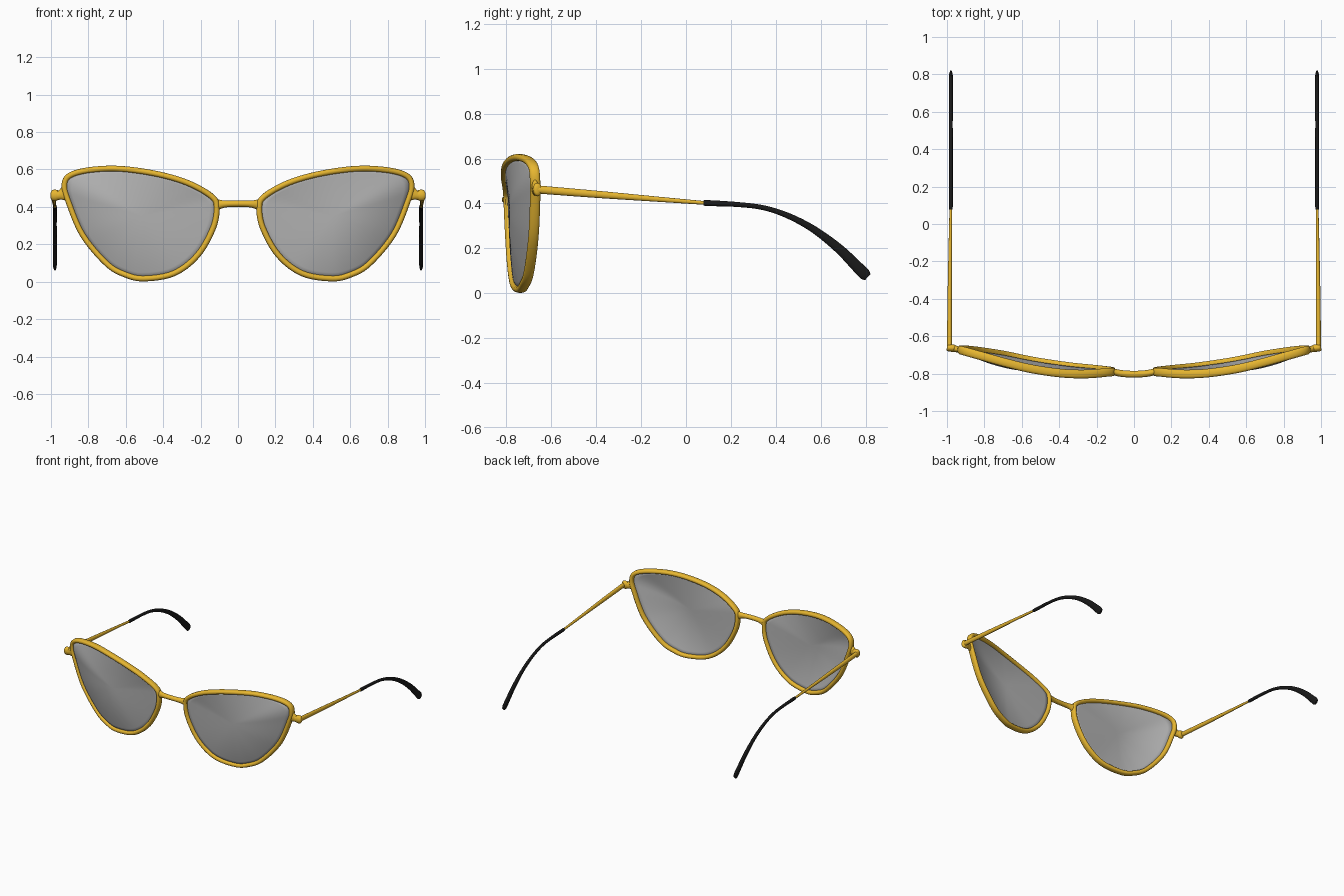
import bpy, bmesh, math
from mathutils import Vector

if "Cube" in bpy.data.objects:
    bpy.data.objects.remove(bpy.data.objects["Cube"])

def material(name, col):
    m = bpy.data.materials.new(name)
    m.diffuse_color = col
    m.use_nodes = True
    m.node_tree.nodes["Principled BSDF"].inputs["Base Color"].default_value = m.diffuse_color
    return m

gold = material("gold", (0.80, 0.47, 0.03, 1))
black = material("black", (0.01, 0.01, 0.01, 1))
glass = material("lens_grey", (0.45, 0.45, 0.45, 0.7))

def smooth_path(pts, closed, sub):
    # Catmull-Rom through the points; works on tuples of any length
    n = len(pts)
    get = (lambda i: pts[i % n]) if closed else (lambda i: pts[min(max(i, 0), n - 1)])
    out = []
    for i in range(n if closed else n - 1):
        p0, p1, p2, p3 = (get(i + k) for k in (-1, 0, 1, 2))
        for s in range(sub):
            t = s / sub
            out.append(tuple(0.5 * (2 * b + (c - a) * t + (2 * a - 5 * b + 4 * c - d) * t * t
                       + (3 * b - a - 3 * c + d) * t ** 3) for a, b, c, d in zip(p0, p1, p2, p3)))
    if not closed:
        out.append(tuple(pts[-1]))
    return out

def finish(bm, name, mat, mirror):
    bmesh.ops.recalc_face_normals(bm, faces=bm.faces)
    me = bpy.data.meshes.new(name)
    bm.to_mesh(me)
    bm.free()
    ob = bpy.data.objects.new(name, me)
    bpy.context.collection.objects.link(ob)
    me.materials.append(mat)
    bpy.ops.object.select_all(action='DESELECT')
    ob.select_set(True)
    bpy.context.view_layer.objects.active = ob
    bpy.ops.object.shade_smooth_by_angle(angle=math.radians(50))
    if mirror:
        md = ob.modifiers.new("mirror", 'MIRROR')
        md.use_mirror_merge = False
    return ob

def sweep(name, pts, ref, mat, closed=False, mirror=True, sub=6, sides=16, power=1.0):
    # pts: x, y, z, half size along ref, half size across ref
    path = smooth_path(pts, closed, sub)
    ref, n = Vector(ref), len(path)
    bm = bmesh.new()
    rings = []
    for i, p in enumerate(path):
        a = path[(i - 1) % n] if closed else path[max(i - 1, 0)]
        b = path[(i + 1) % n] if closed else path[min(i + 1, n - 1)]
        tan = (Vector(b[:3]) - Vector(a[:3])).normalized()
        across = tan.cross(ref).normalized()
        along = across.cross(tan).normalized()
        ring = []
        for k in range(sides):
            c, s = (math.cos(2 * math.pi * k / sides), math.sin(2 * math.pi * k / sides))
            c, s = (math.copysign(abs(v) ** power, v) for v in (c, s))
            ring.append(bm.verts.new(Vector(p[:3]) + along * c * p[3] + across * s * p[4]))
        rings.append(ring)
    for i in range(n if closed else n - 1):
        r, q = rings[i], rings[(i + 1) % n]
        for k in range(sides):
            j = (k + 1) % sides
            bm.faces.new((r[k], r[j], q[j], q[k]))
    if not closed:
        bm.faces.new(rings[0])
        bm.faces.new(rings[-1])
    return finish(bm, name, mat, mirror)

# Rim centre line
loop = [(.114, -.79, .40), (.14, -.793, .455), (.25, -.802, .52), (.385, -.798, .565),
        (.545, -.775, .595), (.685, -.742, .605), (.825, -.703, .592), (.907, -.68, .562),
        (.928, -.673, .51), (.907, -.672, .43), (.83, -.68, .25), (.70, -.70, .095),
        (.60, -.721, .037), (.50, -.74, .017), (.342, -.763, .045), (.215, -.776, .143),
        (.132, -.785, .29)]
sweep("rim", [p + (.023, .0155) for p in loop], (0, 1, 0), gold, closed=True, power=.8)

# Lens: rings from the rim to a bulged centre
edge = smooth_path(loop, True, 6)
cx, cy, cz = .51, -.785, .35
bm = bmesh.new()
steps = 10
rings = []
for j in range(1, steps + 1):
    t = j / steps
    rings.append([bm.verts.new((cx + (x - cx) * t, cy + (y - cy) * t * t, cz + (z - cz) * t))
                  for x, y, z in edge])
mid = bm.verts.new((cx, cy, cz))
n = len(edge)
for i in range(n):
    k = (i + 1) % n
    bm.faces.new((mid, rings[0][i], rings[0][k]))
    for r, q in zip(rings, rings[1:]):
        bm.faces.new((r[i], q[i], q[k], r[k]))
lens = finish(bm, "lens", glass, True)
sol = lens.modifiers.new("thickness", 'SOLIDIFY')
sol.thickness, sol.offset = .01, 0

# Bridge, flared where it meets the rims
half = [(.125, -.787, .41, .018, .045), (.10, -.793, .413, .018, .026), (.06, -.80, .416, .018, .018)]
bridge = [(-p[0],) + p[1:] for p in half] + [(0, -.803, .417, .018, .017)] + half[::-1]
sweep("bridge", bridge, (0, 1, 0), gold, mirror=False)

# End piece with rounded hinge block
sweep("end_piece", [(.915, -.675, .475, .014, .05), (.94, -.671, .467, .016, .032),
                    (.957, -.667, .462, .018, .024), (.968, -.664, .462, .02, .029),
                    (.985, -.662, .462, .02, .03), (.995, -.661, .462, .018, .026),
                    (1.0, -.66, .462, .012, .018)], (0, 1, 0), gold)

# Temple arm, tapering backwards
sweep("temple_arm", [(.986, -.67, .463, .014, .018), (.985, -.4, .441, .012, .016),
                     (.982, -.1, .417, .009, .011), (.979, .1, .401, .007, .008)],
      (1, 0, 0), gold)

# Curved black ear tip, flattened and wider towards its end
sweep("ear_tip", [(.979, .083, .402, .006, .008), (.979, .092, .402, .010, .013),
                  (.979, .235, .395, .010, .011), (.979, .35, .380, .010, .011),
                  (.979, .46, .343, .010, .013), (.979, .57, .284, .010, .016),
                  (.979, .68, .200, .011, .021), (.979, .76, .121, .011, .025),
                  (.979, .795, .086, .010, .026), (.979, .81, .072, .006, .018)],
      (1, 0, 0), black)
